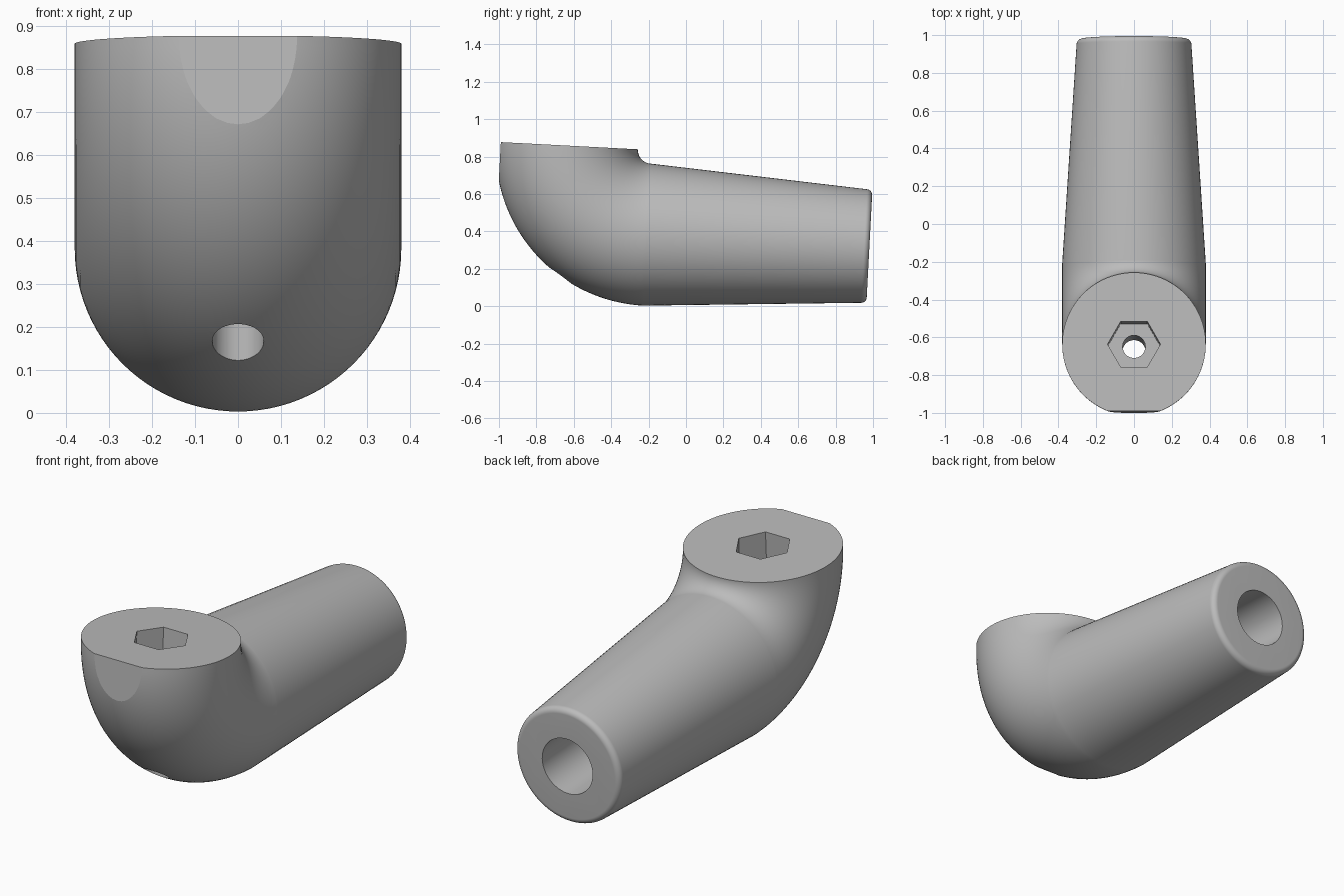
import bpy
import bmesh
from math import sin, cos, pi, radians
from mathutils import Matrix, Vector

cube = bpy.data.objects.get("Cube")
if cube:
    bpy.data.objects.remove(cube, do_unlink=True)

TILT = radians(-3)
PIVOT = Vector((0, -0.184, 0.835))   # centre of the elbow bend
BEND, R = 0.453, 0.38                # bend radius and tube radius
LENGTH, R_END, FILLET = 1.19, 0.304, 0.03
SIDES = 96

grey = bpy.data.materials.new("plain grey")
grey.use_nodes = True
grey.diffuse_color = (0.5, 0.5, 0.5, 1)
grey.node_tree.nodes["Principled BSDF"].inputs["Base Color"].default_value = (0.5, 0.5, 0.5, 1)


def make_object(name, bm):
    bmesh.ops.recalc_face_normals(bm, faces=bm.faces)
    mesh = bpy.data.meshes.new(name)
    bm.to_mesh(mesh)
    bm.free()
    mesh.materials.append(grey)
    obj = bpy.data.objects.new(name, mesh)
    bpy.context.collection.objects.link(obj)
    return obj


def ring(bm, centre, up, radius):
    """Circle spanned by the x axis and the given up direction."""
    side = Vector((1, 0, 0))
    angles = [2 * pi * i / SIDES for i in range(SIDES)]
    return [bm.verts.new(centre + radius * (side * cos(a) + up * sin(a))) for a in angles]


# Tapered handle with rounded end, swept on into the elbow
bm = bmesh.new()
rings = []
Z = Vector((0, 0, 1))
for i in range(13):
    a = pi / 2 * i / 12
    centre = Vector((0, LENGTH - FILLET + FILLET * cos(a), -BEND))
    rings.append(ring(bm, centre, Z, R_END - FILLET + FILLET * sin(a)))
for i in range(49):
    a = pi / 2 * i / 48
    outward = Vector((0, -sin(a), -cos(a)))
    rings.append(ring(bm, outward * BEND, -outward, R))
for a, b in zip(rings, rings[1:]):
    for i in range(SIDES):
        j = (i + 1) % SIDES
        bm.faces.new((a[i], a[j], b[j], b[i]))
bm.faces.new(rings[0])
bm.faces.new(rings[-1])
body = make_object("elbow_handle", bm)


def cylinder(name, sides, radius, depth, matrix):
    bm = bmesh.new()
    bmesh.ops.create_cone(bm, cap_ends=True, segments=sides, radius1=radius,
                          radius2=radius, depth=depth, matrix=matrix)
    return make_object(name, bm)


# Cutters: front flat, hex socket, screw hole, bore in the handle end
bm = bmesh.new()
bmesh.ops.create_cube(bm, size=1, matrix=Matrix.Translation((0, -0.807 - 0.5, 0)))
hex_spin = Matrix.Rotation(pi / 2, 4, "Z")
lie_down = Matrix.Rotation(pi / 2, 4, "X")
cutters = [
    make_object("flat_cutter", bm),
    cylinder("hex_cutter", 6, 0.14, 0.5, Matrix.Translation((0, -BEND, 0)) @ hex_spin),
    cylinder("screw_cutter", 48, 0.06, 2.4, Matrix.Translation((0, -BEND, 0))),
    cylinder("bore_cutter", 48, 0.146, 1.4, Matrix.Translation((0, LENGTH, -BEND)) @ lie_down),
]
# Turn the first corner of the hex towards the side
hex_mesh = cutters[1].data
if max(v.co.x for v in hex_mesh.vertices) < 0.13:
    hex_mesh.transform(Matrix.Translation((0, -BEND, 0)) @ hex_spin
                       @ Matrix.Translation((0, BEND, 0)))

bpy.ops.object.select_all(action="DESELECT")
body.select_set(True)
bpy.context.view_layer.objects.active = body
for cutter in cutters:
    cutter.hide_render = True
    mod = body.modifiers.new(cutter.name, "BOOLEAN")
    mod.operation = "DIFFERENCE"
    mod.solver = "EXACT"
    mod.object = cutter
    bpy.ops.object.modifier_apply(modifier=mod.name)
    bpy.data.objects.remove(cutter, do_unlink=True)

bpy.ops.object.shade_smooth_by_angle(angle=radians(10))
body.location = PIVOT
body.rotation_euler = (TILT, 0, 0)
